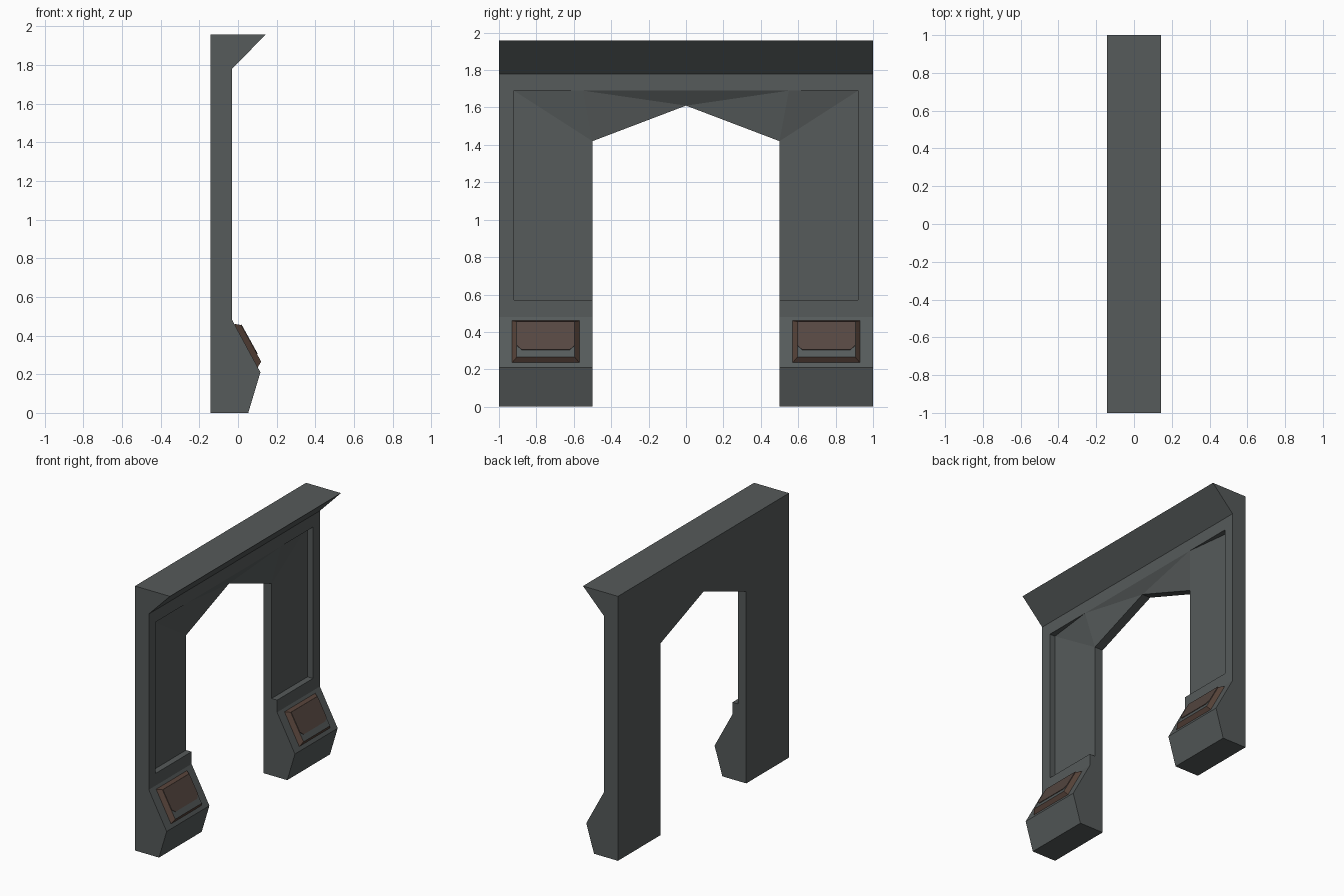
import bpy, bmesh
from mathutils import Vector

if "Cube" in bpy.data.objects:
    bpy.data.objects.remove(bpy.data.objects["Cube"])


def material(name, rgb):
    m = bpy.data.materials.new(name)
    m.diffuse_color = (*rgb, 1)
    m.use_nodes = True
    m.node_tree.nodes["Principled BSDF"].inputs["Base Color"].default_value = m.diffuse_color
    return m


stone = material("grey_metal", (0.092, 0.103, 0.103))
brown = material("rust_brown", (0.098, 0.058, 0.043))
dull = material("dull_brown", (0.090, 0.062, 0.052))

FRONT, FLOOR = -0.03, -0.075      # wall face and recess floor (x)


def finish(name, bm, mats):
    bmesh.ops.remove_doubles(bm, verts=bm.verts, dist=1e-5)
    bmesh.ops.recalc_face_normals(bm, faces=bm.faces)
    me = bpy.data.meshes.new(name)
    bm.to_mesh(me)
    bm.free()
    for m in mats:
        me.materials.append(m)
    ob = bpy.data.objects.new(name, me)
    bpy.context.collection.objects.link(ob)
    return ob


def prism(name, points, offset, mats):
    """Extrude a planar 3D outline along offset."""
    bm = bmesh.new()
    f = bm.faces.new([bm.verts.new(p) for p in points])
    r = bmesh.ops.extrude_face_region(bm, geom=[f])
    vs = [v for v in r["geom"] if isinstance(v, bmesh.types.BMVert)]
    bmesh.ops.translate(bm, verts=vs, vec=offset)
    return finish(name, bm, mats)


# Wall: side profile swept along y
profile = [(-0.143, 0), (0.053, 0), (0.116, 0.21), (FRONT, 0.48),
           (FRONT, 1.78), (0.143, 1.957), (-0.143, 1.957)]
wall = prism("arch_wall", [(x, -1, z) for x, z in profile], (0, 2, 0), [stone])

# Recess cutter: floor panels and splayed arch faces, pushed out to the front
bm = bmesh.new()
for s in (1, -1):
    P = {k: (x, s * y, z) for k, (x, y, z) in {
        "outer_low": (FLOOR, 0.92, 0.57), "outer_top": (FLOOR, 0.92, 1.69),
        "jamb_low": (FLOOR, 0.5, 0.57), "jamb_top": (FLOOR, 0.5, 1.42),
        "mid_low": (FLOOR, 0, 0.57), "peak": (FLOOR, 0, 1.61),
        "rim": (FRONT, 0.55, 1.69), "rim_mid": (FRONT, 0, 1.69)}.items()}
    for keys in ("outer_low outer_top jamb_top jamb_low",
                 "jamb_low jamb_top peak mid_low",
                 "outer_top rim jamb_top",
                 "rim peak jamb_top",
                 "rim rim_mid peak"):
        bm.faces.new([bm.verts.new(P[k]) for k in keys.split()])
bmesh.ops.remove_doubles(bm, verts=bm.verts, dist=1e-5)
r = bmesh.ops.extrude_face_region(bm, geom=bm.faces[:])
for v in r["geom"]:
    if isinstance(v, bmesh.types.BMVert):
        v.co.x = 0.05
recess = finish("recess_cutter", bm, [stone])

# Doorway cutter
door = [(-0.5, -0.2), (0.5, -0.2), (0.5, 1.42), (0, 1.61), (-0.5, 1.42)]
doorway = prism("doorway_cutter", [(-0.5, y, z) for y, z in door],
                (1, 0, 0), [stone])

for cutter in (recess, doorway):
    cutter.hide_render = True
    mod = wall.modifiers.new(cutter.name, "BOOLEAN")
    mod.operation, mod.solver, mod.object = "DIFFERENCE", "EXACT", cutter
    bpy.context.view_layer.objects.active = wall
    bpy.ops.object.modifier_apply(modifier=mod.name)
    bpy.data.objects.remove(cutter)

# Lamps on the sloping feet
top_hi, top_lo = Vector((0.015, 0, 0.455)), Vector((0.120, 0, 0.265))
normal = Vector((0.881, 0, 0.473))
for side, c in (("left", -0.75), ("right", 0.75)):
    # Tapered housing with a grey top face
    bm = bmesh.new()
    base = [bm.verts.new((x, c + y, z)) for x, y, z in (
        (-0.019, -0.18, 0.46), (-0.019, 0.18, 0.46),
        (0.102, 0.18, 0.235), (0.102, -0.18, 0.235))]
    top = [bm.verts.new((p.x, c + y, p.z)) for p, y in (
        (top_hi, -0.155), (top_hi, 0.155), (top_lo, 0.155), (top_lo, -0.155))]
    for i in range(4):
        j = (i + 1) % 4
        bm.faces.new((base[i], base[j], top[j], top[i]))
    bm.faces.new(top).material_index = 1
    bm.faces.new(base[::-1])
    finish(side + "_lamp_housing", bm, [brown, stone])
    # Cover plate with clipped lower corners
    outline = [(-0.154, 0.0), (0.154, 0.0), (0.154, 0.68), (0.127, 0.8),
               (-0.127, 0.8), (-0.154, 0.68)]
    pts = [top_hi.lerp(top_lo, t) + Vector((0, c + y, 0)) for y, t in outline]
    prism(side + "_lamp_cover", pts, normal * 0.004, [dull])
